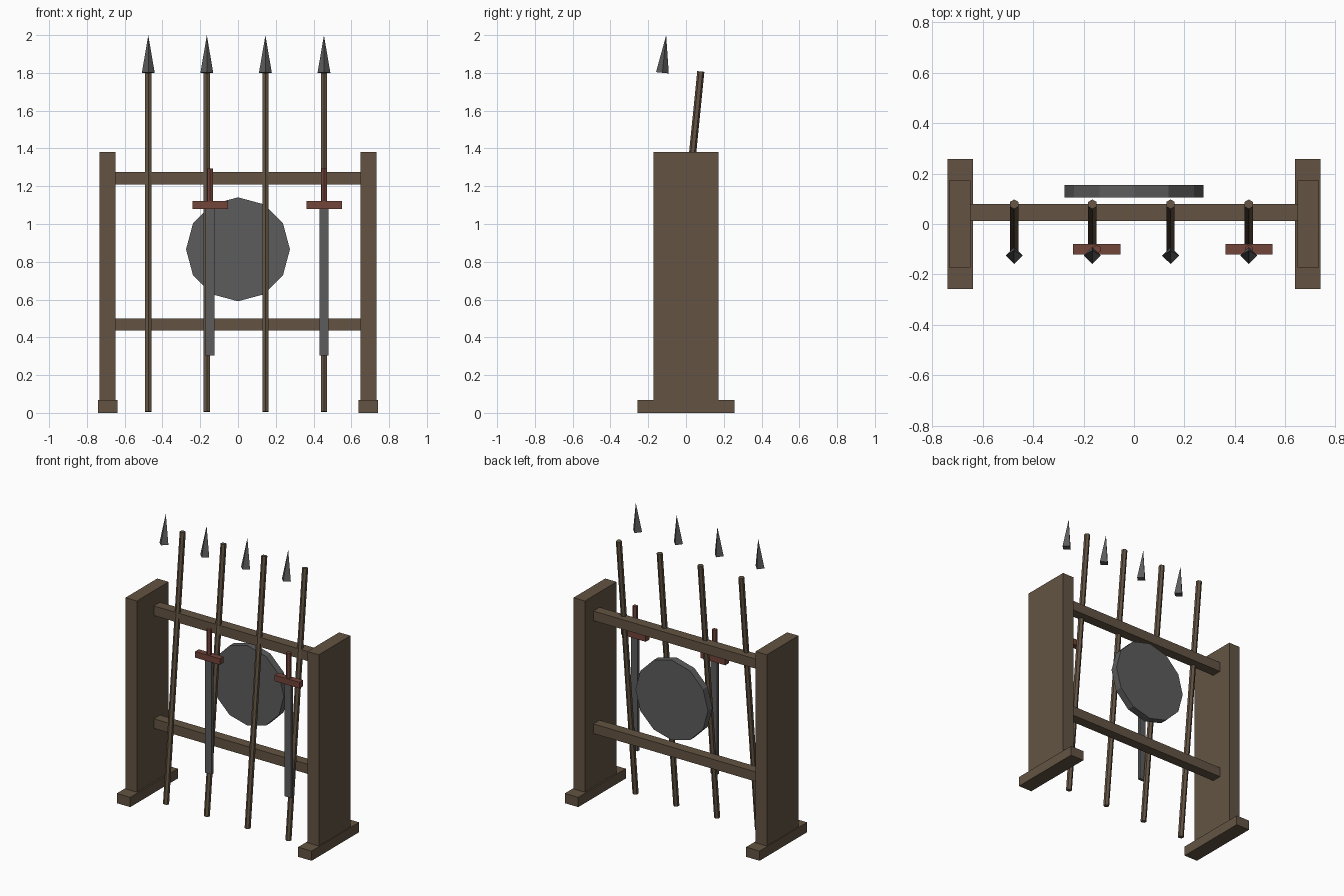
import bpy, math

if "Cube" in bpy.data.objects:
    bpy.data.objects.remove(bpy.data.objects["Cube"])


def material(name, rgb):
    m = bpy.data.materials.new(name)
    m.diffuse_color = (*rgb, 1)
    m.use_nodes = True
    m.node_tree.nodes["Principled BSDF"].inputs["Base Color"].default_value = m.diffuse_color
    return m


wood = material("brown wood", (0.125, 0.088, 0.056))
steel = material("dark steel", (0.108, 0.108, 0.108))
leather = material("red leather", (0.165, 0.058, 0.042))


def finish(name, mat):
    ob = bpy.context.object
    ob.name = name
    ob.data.materials.append(mat)
    return ob


def box(name, mat, x, y, z):
    """Box from (min, max) ranges."""
    r = (x, y, z)
    bpy.ops.mesh.primitive_cube_add(size=1, location=[(a + b) / 2 for a, b in r])
    ob = finish(name, mat)
    ob.scale = [b - a for a, b in r]
    return ob


def rod(name, mat, sides, radius, depth, loc, tilt=0.0, tip=None):
    """Faceted cylinder, or cone when tip is given, leaning about x."""
    bpy.ops.mesh.primitive_cone_add(vertices=sides, radius1=radius,
                                    radius2=radius if tip is None else tip,
                                    depth=depth, location=loc, rotation=(tilt, 0, 0))
    return finish(name, mat)


# Side posts on long feet
for side, s in (("left", -1), ("right", 1)):
    box(side + "_post", wood, sorted((s * 0.648, s * 0.734)), (-0.172, 0.172), (0.06, 1.38))
    box(side + "_foot", wood, sorted((s * 0.638, s * 0.74)), (-0.258, 0.258), (0, 0.067))

# Cross rails
for label, z in (("lower", 0.435), ("upper", 1.21)):
    box(label + "_rail", wood, (-0.65, 0.65), (0.012, 0.08), (z, z + 0.066))

# Leaning spears with detached points
LEAN = 0.1
for i, x in enumerate((-0.475, -0.165, 0.145, 0.455)):
    rod(f"spear_shaft_{i}", wood, 6, 0.019, 1.81, (x, -0.012, 0.907), -LEAN)
    rod(f"spear_point_{i}", steel, 4, 0.034, 0.2, (x, -0.115, 1.9), -LEAN, 0)

# Hanging swords
for i, x in enumerate((-0.148, 0.456)):
    box(f"sword_blade_{i}", steel, (x - 0.024, x + 0.024), (-0.11, -0.09), (0.305, 1.08))
    box(f"sword_guard_{i}", leather, (x - 0.094, x + 0.094), (-0.12, -0.08), (1.08, 1.122))
    rod(f"sword_grip_{i}", leather, 6, 0.017, 0.19, (x, -0.1, 1.2))

# Round shield behind the rack
shield = rod("shield", steel, 12, 0.275, 0.05, (0, 0.13, 0.866))
shield.rotation_euler = (math.pi / 2, 0, 0)
